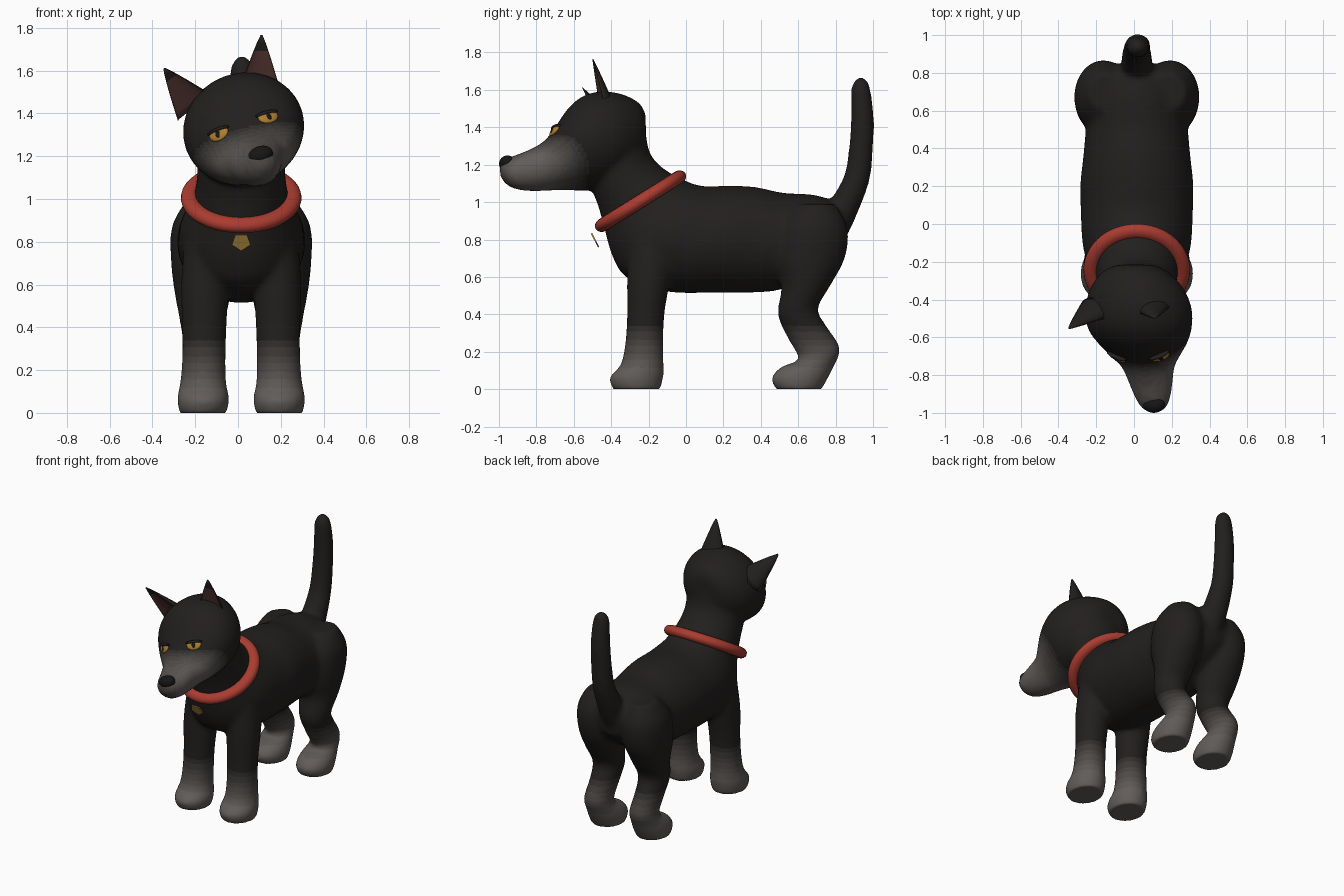
import bpy, bmesh
from math import sin, cos, pi, radians
from mathutils import Vector, Matrix
from mathutils.bvhtree import BVHTree

if "Cube" in bpy.data.objects:
    bpy.data.objects.remove(bpy.data.objects["Cube"])

CX = 0.015
ROLL = radians(19)


def mat(name, r, g, b):
    m = bpy.data.materials.new(name)
    m.diffuse_color = (r, g, b, 1)
    m.use_nodes = True
    m.node_tree.nodes["Principled BSDF"].inputs["Base Color"].default_value = m.diffuse_color
    return m


LEVELS = 8
dark, pale = (0.016, 0.014, 0.013), (0.12, 0.108, 0.1)
fur = [mat(f"fur_{i}", *[a + (b - a) * i / (LEVELS - 1) for a, b in zip(dark, pale)]) for i in range(LEVELS)]
red = mat("collar_red", 0.40, 0.045, 0.03)
gold = mat("gold", 0.42, 0.25, 0.05)
amber = mat("amber", 0.42, 0.21, 0.03)
pink = mat("ear_pink", 0.085, 0.035, 0.03)
black = mat("black", 0.008, 0.008, 0.008)


def catmull(rows, steps=4):
    out = []
    for i in range(len(rows) - 1):
        a, b, c, d = rows[max(i - 1, 0)], rows[i], rows[i + 1], rows[min(i + 2, len(rows) - 1)]
        for k in range(steps):
            t = k / steps
            out.append([0.5 * (2 * q + (r - p) * t + (2 * p - 5 * q + 4 * r - s) * t * t
                               + (3 * q - p - 3 * r + s) * t ** 3) for p, q, r, s in zip(a, b, c, d)])
    return out + [list(rows[-1])]


def loft(bm, rows, roll=0, side=1, n=28):
    """Each row: y0, z0, y1, z1 (ends of the oval in side view), half width, x centre."""
    rings = []
    for y0, z0, y1, z1, hw, cx in catmull(rows):
        mid = Vector((CX + cx * side, (y0 + y1) / 2, (z0 + z1) / 2))
        half = Vector((0, (y0 - y1) / 2, (z0 - z1) / 2))
        turn = Matrix.Rotation(-roll, 3, 'Y')
        rings.append([bm.verts.new(mid + turn @ (half * cos(2 * pi * k / n) + Vector((hw * sin(2 * pi * k / n), 0, 0))))
                      for k in range(n)])
    faces = [bm.faces.new(rings[0]), bm.faces.new(rings[-1][::-1])]
    for a, b in zip(rings, rings[1:]):
        for k in range(n):
            j = (k + 1) % n
            faces.append(bm.faces.new((a[k], b[k], b[j], a[j])))
    bmesh.ops.recalc_face_normals(bm, faces=faces)


def add(name, bm, mats):
    me = bpy.data.meshes.new(name)
    bm.to_mesh(me)
    bm.free()
    ob = bpy.data.objects.new(name, me)
    bpy.context.collection.objects.link(ob)
    for m in mats:
        me.materials.append(m)
    me.polygons.foreach_set("use_smooth", [True] * len(me.polygons))
    return ob


# body: neck, trunk, head, legs and tail fused into one skin
bm = bmesh.new()
loft(bm, [(-.22, 1.42, -.50, 1.25, .20, 0), (-.195, 1.27, -.50, 1.07, .205, 0), (-.12, 1.18, -.47, .98, .21, 0),
          (.02, 1.105, -.435, .85, .23, 0), (.10, 1.085, -.39, .70, .27, 0), (.15, 1.085, -.31, .59, .29, 0),
          (.20, 1.088, -.10, .52, .297, 0), (.27, 1.088, .15, .515, .30, 0), (.38, 1.08, .32, .515, .285, 0),
          (.52, 1.05, .50, .53, .27, 0), (.68, 1.04, .66, .60, .25, 0), (.80, 1.0, .78, .68, .19, 0),
          (.86, .93, .84, .75, .09, 0)])
# head: y, top z, bottom z, half width, x offset
head = [(-.215, 1.47, 1.28, .09, -.01), (-.25, 1.53, 1.20, .17, -.01), (-.34, 1.575, 1.12, .25, 0),
        (-.45, 1.59, 1.075, .285, .01), (-.55, 1.565, 1.065, .28, .015), (-.63, 1.50, 1.065, .24, .03),
        (-.70, 1.40, 1.065, .185, .045), (-.76, 1.325, 1.06, .14, .06), (-.85, 1.275, 1.06, .115, .075),
        (-.93, 1.245, 1.075, .09, .085), (-.975, 1.225, 1.11, .065, .09), (-.995, 1.205, 1.14, .035, .09)]
loft(bm, [(y, t, y, b, w, x) for y, t, b, w, x in head], roll=ROLL)
loft(bm, [(.72, .84, .84, .78, .07, 0), (.77, 1.0, .90, .90, .085, 0), (.845, 1.14, .98, 1.11, .075, 0),
          (.872, 1.30, 1.0, 1.29, .07, .003), (.882, 1.45, 1.005, 1.45, .066, .005), (.882, 1.60, .985, 1.61, .056, .005),
          (.90, 1.65, .965, 1.655, .035, .005), (.92, 1.668, .945, 1.668, .015, .005)])
for s in (-1, 1):
    loft(bm, [(-.02, .88, -.30, .85, .10, .16), (-.08, .60, -.315, .60, .112, .17), (-.115, .40, -.315, .40, .104, .172),
              (-.12, .25, -.325, .25, .102, .175), (-.12, .15, -.35, .13, .108, .178),
              (-.12, .07, -.41, .06, .122, .178), (-.14, -.012, -.385, -.012, .108, .178)], side=s)
    loft(bm, [(.80, .99, .60, .99, .09, .17), (.865, .86, .50, .88, .15, .175), (.85, .70, .47, .70, .15, .178),
              (.77, .55, .51, .55, .13, .18), (.705, .43, .49, .40, .105, .18), (.75, .34, .545, .27, .09, .18),
              (.825, .22, .60, .16, .09, .18), (.79, .12, .51, .12, .108, .178), (.76, .06, .455, .055, .12, .178),
              (.72, -.012, .49, -.012, .108, .178)], side=s)
raw = add("raw_body", bm, [])
rm = raw.modifiers.new("fuse", 'REMESH')
rm.mode, rm.voxel_size = 'VOXEL', 0.015
sm = raw.modifiers.new("soften", 'SMOOTH')
sm.factor, sm.iterations = 0.5, 12
mesh = bpy.data.meshes.new_from_object(raw.evaluated_get(bpy.context.evaluated_depsgraph_get()))
bpy.data.objects.remove(raw)
bm = bmesh.new()
bm.from_mesh(mesh)
for v in bm.verts:
    v.co.z = max(v.co.z, 0)
tree = BVHTree.FromBMesh(bm)

# pale socks and muzzle fade into the dark coat
for f in bm.faces:
    x, y, z = f.calc_center_median()
    sock = (0.36 - z) / 0.26
    d = Vector((y + .80, (z - 0.25 * (x - .07) - 1.14) * 1.35)).length
    muzzle = min((0.29 - d) / 0.17, 1) if z > 1.0 and y < -.5 else 0
    f.material_index = int(round(max(0, min(1, max(sock, muzzle))) * (LEVELS - 1)))
add("body", bm, fur)


# ears: tapered crescent shells with a pink hollow
def ear(name, base, tip, hw, depth, back):
    base, axis = Vector(base), Vector(tip) - Vector(base)
    z = axis.normalized()
    x = Vector(back).cross(z).normalized()
    y = z.cross(x)
    bm, n, m, rings = bmesh.new(), 20, 8, []
    for i in range(m + 1):
        t = i / m
        w = (1 - t) ** 0.9 + 0.05
        rings.append([bm.verts.new(base + axis * t + x * hw * w * cos(2 * pi * k / n) + y * depth * w
                                   * (sin(2 * pi * k / n) if k < n / 2 else -0.35 * sin(2 * pi * k / n)))
                      for k in range(n)])
    for i in range(m):
        for k in range(n):
            j = (k + 1) % n
            f = bm.faces.new((rings[i][k], rings[i][j], rings[i + 1][j], rings[i + 1][k]))
            f.material_index = int(n / 2 < k < n - 1 and i < m - 2)
    bm.faces.new(rings[-1])
    bm.faces.new(rings[0][::-1])
    bmesh.ops.recalc_face_normals(bm, faces=bm.faces)
    add(name, bm, [fur[0], pink])


ear("ear_high", (0.10, -.44, 1.47), (0.11, -.50, 1.765), .105, .07, (-.15, 1, 0))
ear("ear_low", (-.195, -.46, 1.42), (-.345, -.555, 1.61), .10, .07, (.3, 1, 0))


def ball(name, m, scale, matrix, cut=None):
    bm = bmesh.new()
    bmesh.ops.create_uvsphere(bm, u_segments=24, v_segments=14, radius=1)
    if cut is not None:
        for v in bm.verts:
            v.co.y = min(v.co.y, cut)
    bm.transform(matrix @ Matrix.Diagonal((*scale, 1)))
    return add(name, bm, [m])


# half-closed eyes set on the face surface
for name, x, z, tilt in (("low", -.09, 1.305, 8), ("high", .14, 1.385, 2)):
    hit, normal, _, _ = tree.ray_cast(Vector((x, -2, z)), Vector((0, 1, 0)))
    q = normal.to_track_quat('Z', 'Y').to_matrix().to_4x4() @ Matrix.Rotation(ROLL + radians(tilt - 5), 4, 'Z')
    place = Matrix.Translation(hit) @ q
    ball("eye_" + name, amber, (.05, .036, .014), place, 0.3)
    ball("pupil_" + name, black, (.012, .02, .006), place @ Matrix.Translation((0, -.004, .011)), 0.6)
    ball("eyelid_" + name, fur[0], (.058, .012, .02), place @ Matrix.Translation((0, .017, 0)))

# nose
ball("nose", black, (.06, .045, .042), Matrix.Translation((.105, -.955, 1.205)) @ Matrix.Rotation(-ROLL, 4, 'Y'))

# collar
bpy.ops.mesh.primitive_torus_add(major_segments=64, minor_segments=16, major_radius=.24, minor_radius=.042,
                                 location=(CX, -.243, 1.005), rotation=(radians(32), 0, 0))
collar = bpy.context.object
collar.name = "collar"
collar.scale = (1, 1, .85)
collar.data.materials.append(red)
bpy.ops.object.shade_smooth()

# collar tag
bpy.ops.mesh.primitive_cylinder_add(vertices=5, radius=.046, depth=.008, location=(CX, -.488, .80),
                                    rotation=(radians(-63), 0, 0))
tag = bpy.context.object
tag.name = "collar_tag"
tag.data.materials.append(gold)
